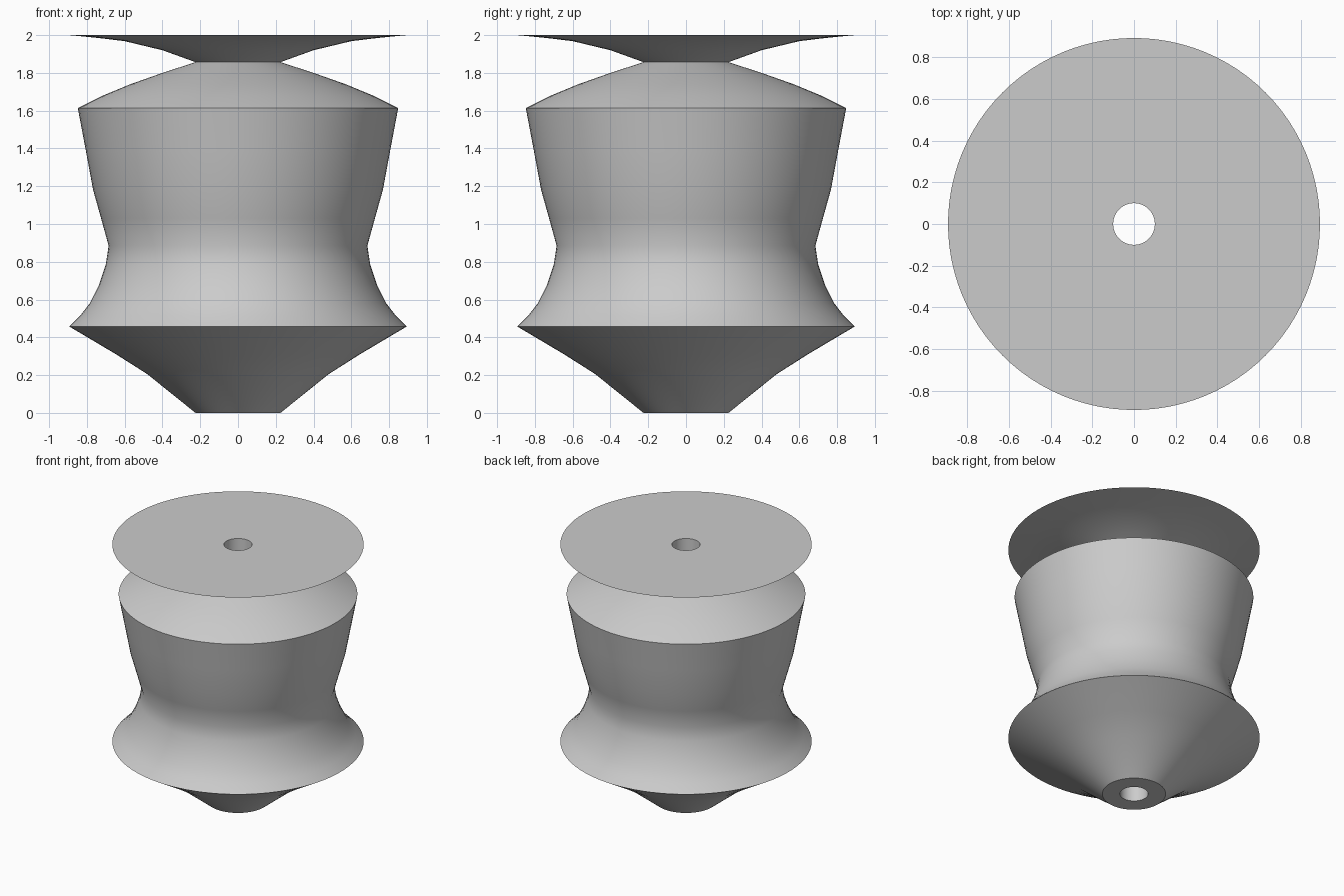
import bpy
import bmesh
import math

cube = bpy.data.objects.get("Cube")
if cube:
    bpy.data.objects.remove(cube, do_unlink=True)

SEGMENTS = 96
HOLE = 0.1

# One flat grey for the whole body
grey = bpy.data.materials.new("plain grey")
grey.use_nodes = True
colour = (0.6, 0.6, 0.6, 1)
grey.diffuse_color = colour
grey.node_tree.nodes["Principled BSDF"].inputs["Base Color"].default_value = colour

# Half profile (radius, height): base cone, flared waist, drum, shoulder, top flange
profile = [
    (HOLE, 0), (0.225, 0), (0.48, 0.205), (0.645, 0.31), (0.893, 0.457),
    (0.835, 0.515), (0.785, 0.58), (0.735, 0.68), (0.7, 0.785), (0.685, 0.885),
    (0.725, 1.03), (0.767, 1.18), (0.805, 1.385), (0.848, 1.613),
    (0.715, 1.68), (0.57, 1.74), (0.4, 1.8), (0.225, 1.857),
    (0.4, 1.92), (0.6, 1.968), (0.74, 1.985), (0.893, 2), (HOLE, 2),
]

# Revolve the closed profile; its last span lines the central bore
bm = bmesh.new()
rings = []
for r, z in profile:
    angles = [math.tau * i / SEGMENTS for i in range(SEGMENTS)]
    rings.append([bm.verts.new((r * math.cos(a), r * math.sin(a), z)) for a in angles])
for k, low in enumerate(rings):
    high = rings[(k + 1) % len(rings)]
    for i in range(SEGMENTS):
        j = (i + 1) % SEGMENTS
        bm.faces.new((low[i], low[j], high[j], high[i]))
bmesh.ops.recalc_face_normals(bm, faces=bm.faces)

mesh = bpy.data.meshes.new("turned_body")
bm.to_mesh(mesh)
bm.free()
mesh.materials.append(grey)
body = bpy.data.objects.new("turned_body", mesh)
bpy.context.collection.objects.link(body)

# Smooth walls with crisp rims
bpy.ops.object.select_all(action="DESELECT")
body.select_set(True)
bpy.context.view_layer.objects.active = body
bpy.ops.object.shade_smooth_by_angle(angle=math.radians(30))
